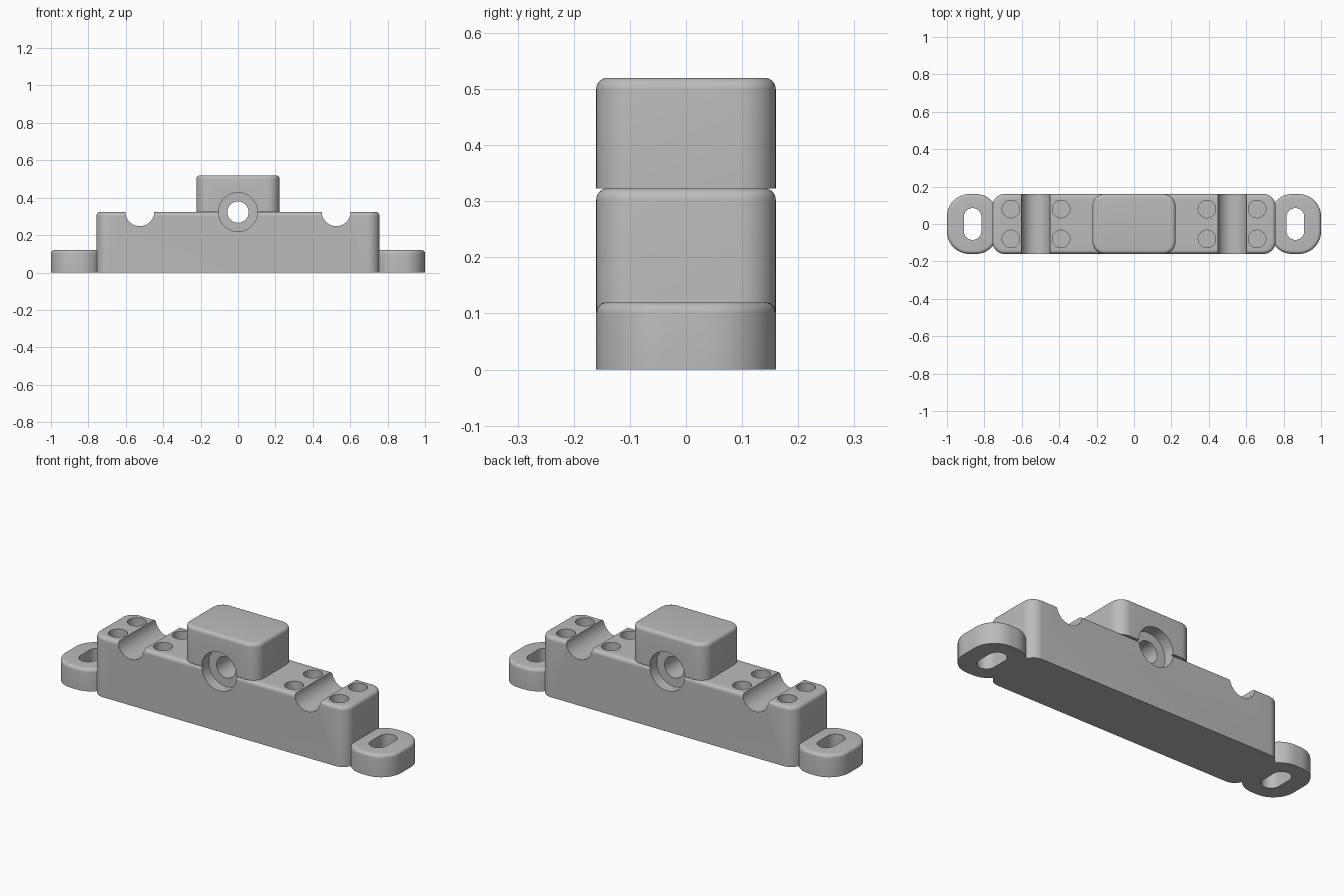
import bpy, bmesh, math

if "Cube" in bpy.data.objects:
    bpy.data.objects.remove(bpy.data.objects["Cube"])

grey = bpy.data.materials.new("light grey")
grey.diffuse_color = (0.5, 0.5, 0.5, 1)
grey.use_nodes = True
grey.node_tree.nodes["Principled BSDF"].inputs["Base Color"].default_value = grey.diffuse_color


def rounded_outline(hx, hy, r, steps):
    """Rounded rectangle outline, counter-clockwise."""
    pts = []
    for i, (sx, sy) in enumerate([(1, 1), (-1, 1), (-1, -1), (1, -1)]):
        for k in range(steps + 1):
            a = math.pi / 2 * (i + k / steps)
            pts.append((sx * (hx - r) + r * math.cos(a), sy * (hy - r) + r * math.sin(a)))
    return pts


def block(name, cx, hx, hy, r, z0, z1, fillet=0.0, steps=12):
    """Rounded block whose top rim is filleted, built as stacked outlines."""
    levels = [(0, z0)]
    if fillet:
        n = 6
        for k in range(n + 1):
            a = math.pi / 2 * k / n
            levels.append((fillet * (1 - math.cos(a)), z1 - fillet + fillet * math.sin(a)))
    else:
        levels.append((0, z1))
    bm = bmesh.new()
    rings = []
    for inset, z in levels:
        pts = rounded_outline(hx - inset, hy - inset, r - inset, steps)
        rings.append([bm.verts.new((cx + x, y, z)) for x, y in pts])
    n = len(rings[0])
    for a, b in zip(rings, rings[1:]):
        for i in range(n):
            j = (i + 1) % n
            bm.faces.new((a[i], a[j], b[j], b[i]))
    bm.faces.new(rings[0][::-1])
    bm.faces.new(rings[-1])
    bmesh.ops.remove_doubles(bm, verts=bm.verts, dist=1e-5)
    mesh = bpy.data.meshes.new(name)
    bm.to_mesh(mesh)
    bm.free()
    ob = bpy.data.objects.new(name, mesh)
    bpy.context.collection.objects.link(ob)
    mesh.materials.append(grey)
    return ob


def cylinder(name, r, length, loc, along_y=False):
    rot = (math.pi / 2, 0, 0) if along_y else (0, 0, 0)
    bpy.ops.mesh.primitive_cylinder_add(vertices=48, radius=r, depth=length, location=loc, rotation=rot)
    ob = bpy.context.object
    ob.name = name
    ob.data.materials.append(grey)
    return ob


def cut(ob, cutters):
    """Subtract cutters, apply the result and smooth the rounded faces."""
    bpy.ops.object.select_all(action='DESELECT')
    bpy.context.view_layer.objects.active = ob
    ob.select_set(True)
    for c in cutters:
        m = ob.modifiers.new("cut", 'BOOLEAN')
        m.object, m.operation, m.solver = c, 'DIFFERENCE', 'EXACT'
        bpy.ops.object.modifier_apply(modifier=m.name)
    bpy.ops.object.shade_smooth_by_angle(angle=math.radians(30))


SPLIT = 0.323   # height of the joint between base and cap
HY = 0.16       # half depth of every part

# Main parts
base = block("base_block", 0, 0.757, HY, 0.065, 0, SPLIT, 0.02)
cap = block("centre_cap", 0, 0.222, HY, 0.065, SPLIT, 0.52, 0.02)

# Central bore with a counterbore at each end, shared by base and cap
bore = [cylinder("bore_cutter", 0.057, 1, (0, 0, SPLIT), True)]
for s in (-1, 1):
    bore.append(cylinder("counterbore_cutter", 0.104, 0.2, (0, s * (HY + 0.04), SPLIT), True))
cut(cap, bore)

# Cable grooves and blind screw holes in the base
base_cutters = list(bore)
for s in (-1, 1):
    base_cutters.append(cylinder("groove_cutter", 0.077, 1, (s * 0.525, 0, SPLIT + 0.002), True))
    for x in (0.39, 0.658):
        for y in (-0.08, 0.08):
            base_cutters.append(cylinder("screw_hole_cutter", 0.047, 0.2, (s * x, y, SPLIT)))
cut(base, base_cutters)

# Mounting ears with through slots
slots = []
for s, side in ((-1, "left"), (1, "right")):
    ear = block(side + "_mounting_ear", s * 0.863, 0.137, HY, 0.12, 0, 0.12, 0.018)
    slot = block(side + "_slot_cutter", s * 0.863, 0.047, 0.085, 0.0469, -0.1, 0.3)
    cut(ear, [slot])
    slots.append(slot)

# Remove the spent cutters
for ob in base_cutters + slots:
    bpy.data.objects.remove(ob)
